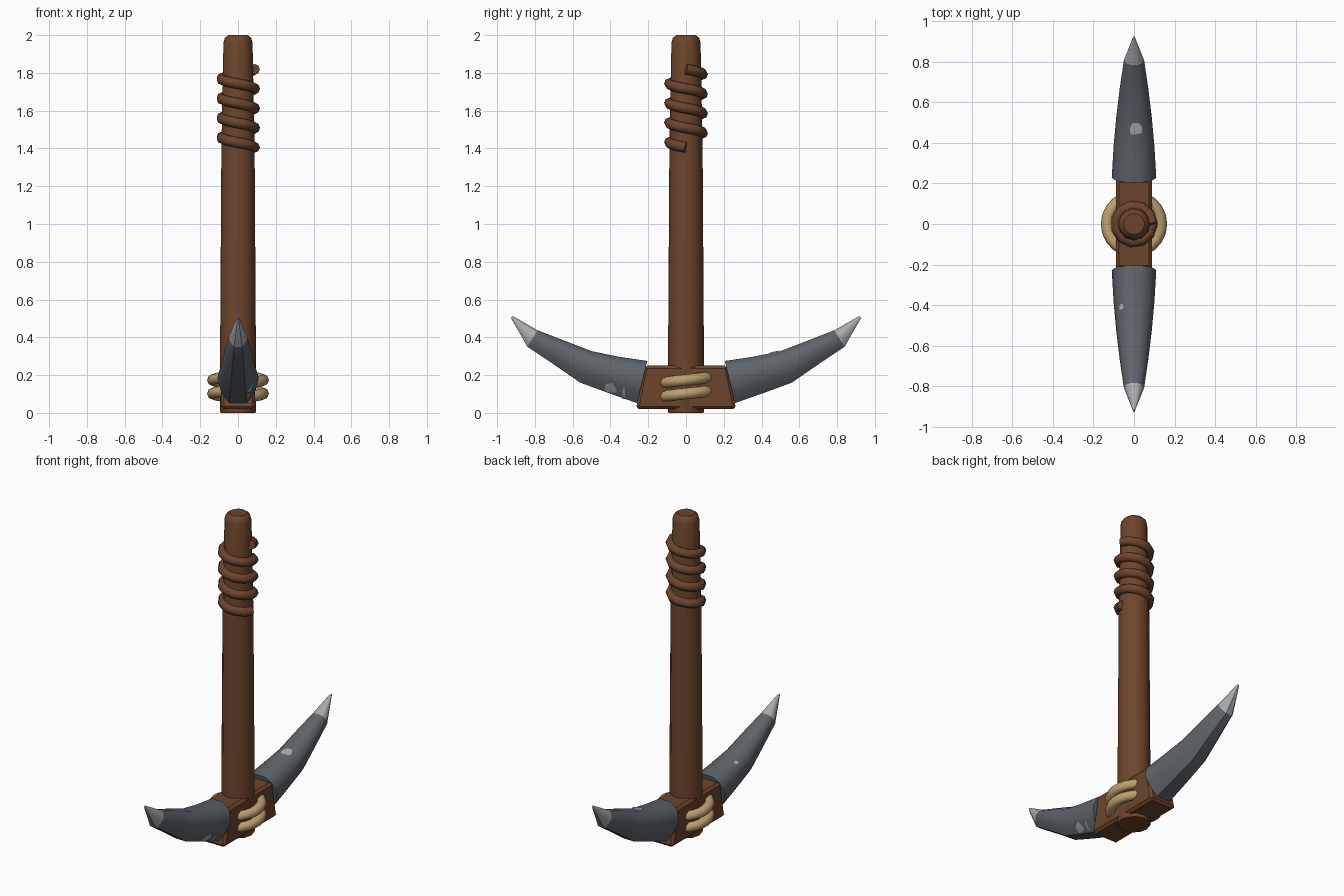
import bpy, bmesh, math
from mathutils import Vector
from mathutils.bvhtree import BVHTree

if "Cube" in bpy.data.objects:
    bpy.data.objects.remove(bpy.data.objects["Cube"])


def material(name, rgb):
    m = bpy.data.materials.new(name)
    m.diffuse_color = (*rgb, 1)
    m.use_nodes = True
    m.node_tree.nodes["Principled BSDF"].inputs["Base Color"].default_value = m.diffuse_color
    return m


WOOD = material("brown wood", (0.155, 0.060, 0.024))
LEATHER = material("brown leather wrap", (0.150, 0.058, 0.025))
ROPE = material("tan rope", (0.50, 0.35, 0.155))
STONE = material("dark grey stone", (0.113, 0.128, 0.146))
CHIP = material("light worn stone", (0.40, 0.41, 0.42))


def finish(ob, angle=40):
    bpy.ops.object.select_all(action='DESELECT')
    ob.select_set(True)
    bpy.context.view_layer.objects.active = ob
    bpy.ops.object.shade_smooth_by_angle(angle=math.radians(angle))
    return ob


def from_bmesh(name, bm, mats, angle=40, recalc=True):
    if recalc:
        bmesh.ops.recalc_face_normals(bm, faces=bm.faces)
    me = bpy.data.meshes.new(name)
    bm.to_mesh(me)
    bm.free()
    for m in mats:
        me.materials.append(m)
    ob = bpy.data.objects.new(name, me)
    bpy.context.collection.objects.link(ob)
    return finish(ob, angle)


def loft(bm, rings):
    """Bridge equal rings of points and cap both ends."""
    vs = [[bm.verts.new(p) for p in r] for r in rings]
    n = len(vs[0])
    for a, b in zip(vs, vs[1:]):
        for i in range(n):
            j = (i + 1) % n
            bm.faces.new((a[i], a[j], b[j], b[i]))
    bm.faces.new(vs[0])
    bm.faces.new(vs[-1])


def tube(name, pts, radius, mat, sides=8):
    bm = bmesh.new()
    rings = []
    for i, p in enumerate(pts):
        t = (pts[min(i + 1, len(pts) - 1)] - pts[max(i - 1, 0)]).normalized()
        u = t.cross(Vector((0, 0, 1))).normalized()
        w = u.cross(t)
        rings.append([p + radius * (u * math.cos(a) + w * math.sin(a))
                      for a in (2 * math.pi * k / sides for k in range(sides))])
    loft(bm, rings)
    return from_bmesh(name, bm, [mat], 50)


def spiral(radius, a0, a1, z0, z1, n):
    pts = []
    for i in range(n + 1):
        f = i / n
        a = math.radians(a0 + (a1 - a0) * f)
        pts.append(Vector((radius * math.cos(a), radius * math.sin(a), z0 + (z1 - z0) * f)))
    return pts


# tapered round handle with softened ends
bm = bmesh.new()
profile = [(0.092, 0), (0.096, 0.012), (0.095, 0.3), (0.088, 1.4),
           (0.077, 1.96), (0.070, 1.985), (0.052, 2.0)]
loft(bm, [[(r * math.cos(math.pi * k / 6), r * math.sin(math.pi * k / 6), z) for k in range(12)]
          for r, z in profile])
from_bmesh("handle", bm, [WOOD])

# grip wrap spiralling up the handle
tube("grip_wrap", spiral(0.089, 0, -1440, 1.405, 1.82, 44), 0.028, LEATHER)

# bevelled wooden head block
bm = bmesh.new()
outline = [(-0.265, 0.02), (0.265, 0.02), (0.22, 0.25), (-0.22, 0.25)]
loft(bm, [[(x, y, z) for y, z in outline] for x in (-0.09, 0.09)])
bmesh.ops.bevel(bm, geom=bm.edges[:], offset=0.015, segments=1, affect='EDGES')
from_bmesh("head_block", bm, [WOOD], 30)

# rope lashings bulging out on both sides
for side, a in (("right", 0), ("left", 180)):
    for level, z in (("lower", 0.102), ("upper", 0.174)):
        tube(f"rope_{level}_{side}", spiral(0.134, a - 66, a + 66, z - 0.016, z + 0.016, 8),
             0.03, ROPE)

# curved stone spikes: (top y, z), (bottom y, z), half width
sections = [((0.205, 0.275), (0.26, 0.052), 0.11),
            ((0.36, 0.298), (0.41, 0.105), 0.101),
            ((0.50, 0.327), (0.56, 0.16), 0.088),
            ((0.65, 0.385), (0.705, 0.26), 0.07),
            ((0.785, 0.437), (0.84, 0.35), 0.05),
            ((0.917, 0.513), (0.927, 0.503), 0.005)]
half = [(0.42, 0), (0.8, 0.25), (1, 0.58), (0.8, 0.85), (0.35, 1)]
shape = half + [(-x, t) for x, t in reversed(half)]

# worn chips: ray origin, ray direction, size
chips = {"front": [((1, -0.40, 0.13), (-1, 0, 0), 0.036),
                   ((0.065, -1, 0.105), (0, 1, 0), 0.04),
                   ((-0.06, -0.41, 1), (0, 0, -1), 0.016)],
         "back": [((0.01, 0.47, 1), (0, 0, -1), 0.034)]}

for side, s in (("front", -1), ("back", 1)):
    bm = bmesh.new()
    loft(bm, [[(x * w, s * (b[0] + (t[0] - b[0]) * f), b[1] + (t[1] - b[1]) * f)
               for x, f in shape] for t, b, w in sections])
    # pale sharpened tip
    for f in bm.faces:
        f.material_index = int(abs(f.calc_center_median().y) > 0.82)
    bmesh.ops.recalc_face_normals(bm, faces=bm.faces)
    tree = BVHTree.FromBMesh(bm)
    from_bmesh(f"{side}_spike", bm, [STONE, CHIP], 45)

    # thin chip plates draped onto the stone
    for k, (o, d, size) in enumerate(chips[side]):
        o, d = Vector(o), Vector(d)
        u = d.orthogonal().normalized()
        w = d.cross(u)
        center = tree.ray_cast(o, d)[0]
        bm = bmesh.new()
        vs = []
        for i in range(15):
            ring = 0 if i == 0 else (0.5 if i < 8 else 1)
            a = 2 * math.pi * i / 7
            r = size * ring * (1 + 0.15 * math.sin(3 * a + 1))
            p, n, _, _ = tree.find_nearest(center + r * (u * math.cos(a) + w * math.sin(a)))
            vs.append(bm.verts.new(p + n * 0.004))
        for i in range(7):
            j = (i + 1) % 7
            bm.faces.new((vs[0], vs[1 + i], vs[1 + j]))
            bm.faces.new((vs[1 + i], vs[8 + i], vs[8 + j], vs[1 + j]))
        # face the plate outwards
        bm.normal_update()
        if sum((f.normal for f in bm.faces), Vector()).dot(d) > 0:
            bmesh.ops.reverse_faces(bm, faces=bm.faces[:])
        from_bmesh(f"{side}_spike_chip_{k + 1}", bm, [CHIP], recalc=False)
